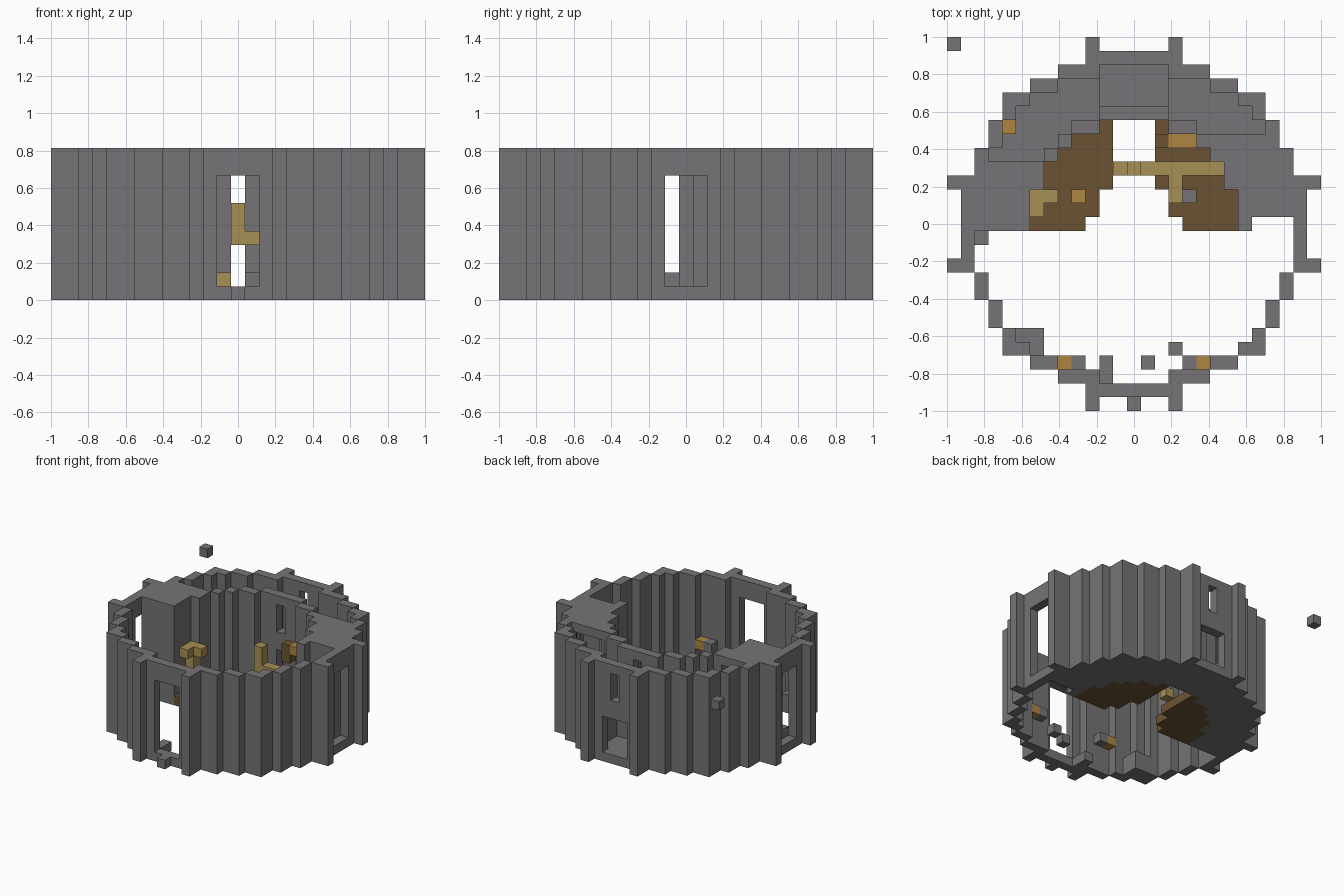
import bpy, bmesh
from mathutils import Vector

U = 2 / 27          # edge length of one block
TOP = 11            # wall height in blocks

if "Cube" in bpy.data.objects:
    bpy.data.objects.remove(bpy.data.objects["Cube"], do_unlink=True)


def material(name, rgb):
    m = bpy.data.materials.new(name)
    m.use_nodes = True
    m.diffuse_color = (*rgb, 1)
    m.node_tree.nodes["Principled BSDF"].inputs["Base Color"].default_value = (*rgb, 1)
    return m


stone = material("grey stone", (0.18, 0.175, 0.18))
plank = material("brown plank", (0.147, 0.086, 0.034))
timber = material("tan timber", (0.39, 0.28, 0.09))
lamp = material("orange lamp", (0.43, 0.235, 0.055))

taken = set()


def box(x0, x1, y0, y1, z0, z1):
    """All block cells in an inclusive range."""
    return {(x, y, z) for x in range(x0, x1 + 1)
            for y in range(y0, y1 + 1) for z in range(z0, z1 + 1)}


def column(x, y, z0=0, z1=TOP - 1):
    return box(x, x, y, y, z0, z1)


def build(name, cells, mat):
    """One mesh from block cells, keeping only the outside faces."""
    cells = set(cells) - taken
    taken.update(cells)
    bm = bmesh.new()
    cache = {}

    def vert(p):
        if p not in cache:
            cache[p] = bm.verts.new(((p[0] - .5) * U, (p[1] - .5) * U, p[2] * U))
        return cache[p]

    for c in sorted(cells):
        for axis in range(3):
            for side in (0, 1):
                n = list(c)
                n[axis] += 2 * side - 1
                if tuple(n) in cells:
                    continue
                ring = []
                for a, b in ((0, 0), (1, 0), (1, 1), (0, 1)):
                    p = list(c)
                    p[axis] += side
                    p[(axis + 1) % 3] += a
                    p[(axis + 2) % 3] += b
                    ring.append(vert(tuple(p)))
                bm.faces.new(ring if side else ring[::-1])
    bmesh.ops.dissolve_limit(bm, angle_limit=0.01, verts=bm.verts, edges=bm.edges)
    me = bpy.data.meshes.new(name)
    bm.to_mesh(me)
    bm.free()
    me.materials.append(mat)
    ob = bpy.data.objects.new(name, me)
    bpy.context.collection.objects.link(ob)


# Outer round wall, mirrored from one quarter
quarter = [(12, y) for y in range(4)] + [(x, 12) for x in range(4)]
quarter += [(13, 3), (11, 4), (11, 5), (10, 6), (10, 7), (9, 8), (9, 9), (8, 9),
            (7, 10), (6, 10), (5, 11), (4, 11), (3, 11), (3, 13)]
wall = set()
for x, y in quarter:
    for sx in (-1, 1):
        for sy in (-1, 1):
            wall |= column(x * sx, y * sy)
wall -= box(-1, 1, -12, -12, 1, 8)       # front doorway
for s in (-12, 12):
    wall -= box(s, s, -1, 1, 1, 8)       # side doorways
wall -= box(-1, 1, 12, 12, 1, 4)         # rear doorway
wall -= box(0, 0, 12, 12, 7, 9)          # rear window
build("outer_wall", wall, stone)

# Inner curved wall across the rear half
inner_line = [(8, 0), (8, 1), (8, 2), (7, 3), (7, 4), (6, 5), (5, 6),
              (4, 7), (3, 7), (2, 8), (1, 8), (0, 8)]
inner = set()
for x, y in inner_line:
    inner |= column(x, y) | column(-x, y)
inner -= box(0, 0, 8, 8, 1, 4) | box(0, 0, 8, 8, 7, 9)
build("inner_wall", inner, stone)

# Stepped passage between the walls, and its roofed ends
outer_half = [11, 11, 11, 11, 10, 10, 9, 9, 9, 7, 5]     # rows 1 to 11
inner_half = [8, 8, 7, 7, 6, 5, 4, 2, -1, -1, -1]
passage, roof = set(), set()
for i, (far, near) in enumerate(zip(outer_half, inner_half)):
    y = i + 1
    for x in range(-far, far + 1):
        if abs(x) <= near:
            continue
        rise = 0 if abs(x) < 3 else (2 if x < 0 else 4)
        passage |= column(x, y, 0, rise)
        if y < 5 or (x > 0 and y < 7):
            roof |= column(x, y, TOP - 1, TOP - 1)
for x in range(-11, -8):
    passage |= column(x, 0, 0, 0)
    roof |= column(x, 0, TOP - 1, TOP - 1)
# end walls that close the passage
passage |= box(-11, -9, 0, 0, 0, TOP - 1) | box(9, 11, 1, 1, 0, TOP - 1)
build("passage_steps", passage, stone)
build("passage_roof", roof, stone)

# Lamps
lamps = column(-5, -10, 3, 3) | column(5, -10, 3, 3) | column(-9, 7, 6, 6)
lamps |= column(-4, 2, 1, 1) | box(3, 4, 6, 6, 6, 6)
build("lamps", lamps, lamp)

# Broken timber beams and posts
beams = box(1, 6, 4, 4, 4, 4) | box(3, 3, 2, 3, 4, 4)
beams |= column(0, 4, 4, 6) | column(-1, 4, 1, 1)
beams |= box(-7, -6, 2, 2, 5, 5) | column(-7, 1, 5, 5) | column(-7, 2, 1, 4)
build("timber_beams", beams, timber)

# Plank floor in two halves, one span of columns per row
floor = set()
spans = [(4, 7), (3, 7), (3, 7), (2, 6), (2, 6), (2, 5), (2, 4), (2, 2)]
for y, (a, b) in enumerate(spans):
    floor |= box(a, b, y, y, 0, 0) | box(-b, -a, y, y, 0, 0)
build("plank_floor", floor, plank)
build("plank_post", column(2, 6, 5, 6), plank)

# Loose stones and the doorstep
rubble = column(0, -13, 0, 0) | column(-13, 13, 10, 10)
rubble |= box(-2, -2, -11, -10, 0, 0) | column(1, -10, 1, 1) | column(3, -9, 1, 1)
rubble |= column(-11, -1, 1, 1) | box(-8, -7, -8, -8, 0, 1) | column(-7, -9, 0, 1)
rubble |= column(-4, -10, 3, 3) | column(4, -10, 3, 3) | column(4, 2, 1, 1)
build("loose_stones", rubble, stone)
